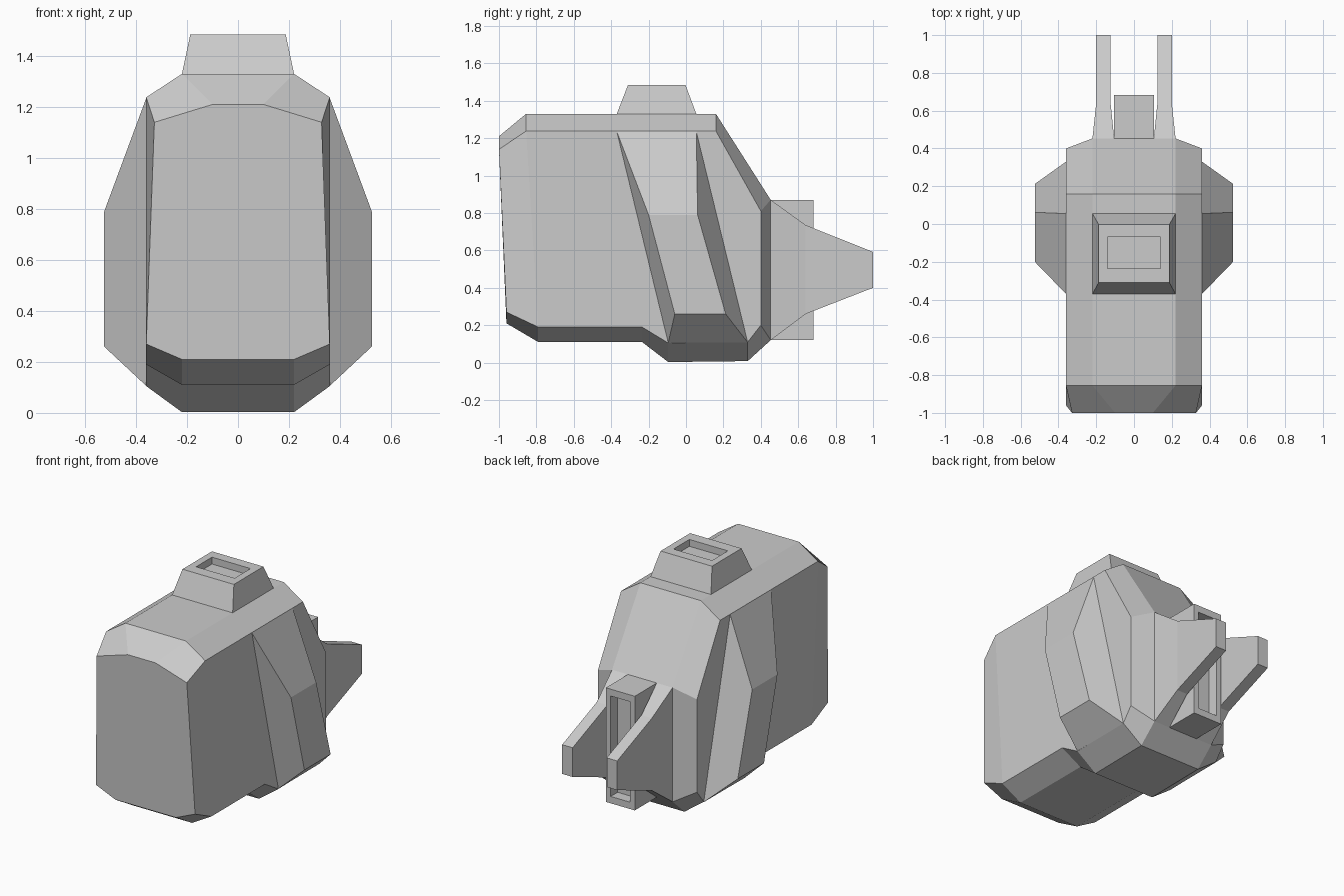
import bpy, bmesh

if "Cube" in bpy.data.objects:
    bpy.data.objects.remove(bpy.data.objects["Cube"])


def loft(name, rings, mirror=False, split_end=False):
    """Skin a stack of equal-length rings; mirror adds a copy across x = 0."""
    bm = bmesh.new()
    for s in ((1, -1) if mirror else (1,)):
        vs = [[bm.verts.new((s * x, y, z)) for x, y, z in r] for r in rings]
        n = len(vs[0])
        for a, b in zip(vs, vs[1:]):
            for i in range(n):
                j = (i + 1) % n
                bm.faces.new((a[i], a[j], b[j], b[i]))
        bm.faces.new(vs[0][::-1])
        e = vs[-1]
        if split_end:  # three-facet end: centre panel and two angled flanks
            for q in ((0, 1, 2, 3), (0, 3, 4, 7), (7, 4, 5, 6)):
                bm.faces.new([e[i] for i in q])
        else:
            bm.faces.new(e)
    bmesh.ops.recalc_face_normals(bm, faces=bm.faces)
    me = bpy.data.meshes.new(name)
    bm.to_mesh(me)
    bm.free()
    ob = bpy.data.objects.new(name, me)
    bpy.context.collection.objects.link(ob)
    return ob


def section(low, side_low, side_high, top):
    """Eight-point body section from four points of its right half.
    Order: right side low, low, ... arranged so 0,3,4,7 are the centre panel."""
    half = [top, side_high, side_low, low]
    return half + [(-x, y, z) for x, y, z in reversed(half)]


def rect(hx, y0, y1, z):
    return [(-hx, y0, z), (hx, y0, z), (hx, y1, z), (-hx, y1, z)]


def rect_back(hx, y, z0, z1):
    return [(-hx, y, z0), (hx, y, z0), (hx, y, z1), (-hx, y, z1)]


# Main housing, front to back
W, C = 0.36, 0.22
rows = [  # low y, low z, side-low z, high y
    (-0.79, 0.11, 0.19, -0.855),
    (-0.235, 0.11, 0.19, -0.50),
    (-0.095, 0.003, 0.105, -0.37),
    (0.33, 0.008, 0.11, 0.16),
]
body = [section((C, -0.96, 0.21), (W, -0.96, 0.27), (0.328, -1, 1.14), (0.10, -1, 1.21))]
body += [section((C, yl, zl), (W, yl, zs), (W, yh, 1.238), (C, yh, 1.33))
         for yl, zl, zs, yh in rows]
body.append(section((C, 0.453, 0.12), (W, 0.40, 0.20), (W, 0.40, 0.81), (C, 0.453, 0.87)))
# half order is top..low, then mirrored low..top
loft("housing", body, split_end=True)

# Slanted bulges on both sides
loft("side_bulge", [
    [(W, -0.37, 1.235), (W, 0.055, 1.235), (W, 0.33, 0.108), (W, -0.095, 0.106)],
    [(0.525, -0.20, 0.79), (0.525, 0.062, 0.79), (0.525, 0.212, 0.26), (0.525, -0.06, 0.26)],
], mirror=True)

# Top block with recess
loft("top_mount", [
    rect(0.22, -0.37, 0.055, 1.33), rect(0.187, -0.31, -0.003, 1.485),
    rect(0.14, -0.235, -0.07, 1.485), rect(0.14, -0.235, -0.07, 1.44),
])

# Rear block with recess
loft("rear_socket", [
    rect_back(0.105, 0.45, 0.12, 0.87), rect_back(0.105, 0.682, 0.12, 0.87),
    rect_back(0.07, 0.682, 0.165, 0.825), rect_back(0.07, 0.61, 0.165, 0.825),
])

# Pair of tapering rear fins
loft("rear_fin", [
    [(x0, y, z0), (x1, y, z0), (x1, y, z1), (x0, y, z1)]
    for y, x0, x1, z0, z1 in ((0.453, 0.105, 0.22, 0.12, 0.87),
                              (0.64, 0.124, 0.20, 0.26, 0.735),
                              (1.0, 0.124, 0.20, 0.40, 0.592))
], mirror=True)
